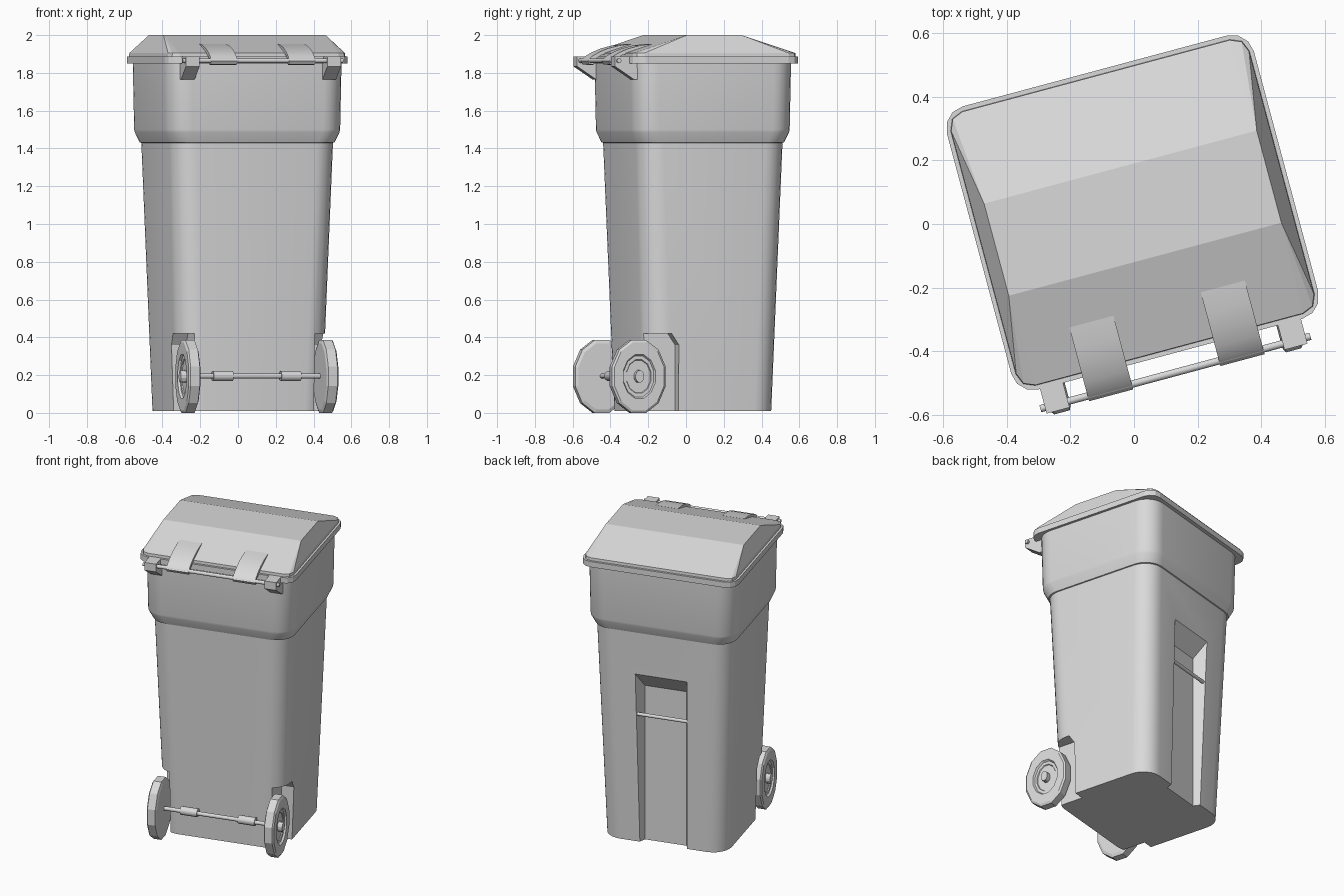
import bpy, bmesh, math
from mathutils import Vector, Matrix

if "Cube" in bpy.data.objects:
    bpy.data.objects.remove(bpy.data.objects["Cube"])

TURN = Matrix.Rotation(math.radians(15), 4, 'Z') @ Matrix.Translation((0.005, 0, 0))
CY = 0.036  # centre of the tub along its depth

grey = bpy.data.materials.new("grey_plastic")
grey.diffuse_color = (0.7, 0.7, 0.7, 1)
grey.use_nodes = True
grey.node_tree.nodes["Principled BSDF"].inputs["Base Color"].default_value = grey.diffuse_color


def finish(name, bm, smooth=None):
    bmesh.ops.recalc_face_normals(bm, faces=bm.faces[:])
    me = bpy.data.meshes.new(name)
    bm.to_mesh(me)
    bm.free()
    me.materials.append(grey)
    ob = bpy.data.objects.new(name, me)
    bpy.context.collection.objects.link(ob)
    ob.matrix_world = TURN
    if smooth:
        shade(ob, smooth)
    return ob


def shade(ob, angle):
    bpy.ops.object.select_all(action='DESELECT')
    ob.select_set(True)
    bpy.context.view_layer.objects.active = ob
    bpy.ops.object.shade_smooth_by_angle(angle=math.radians(angle))


def loft(name, rings, smooth=None):
    """Skin a stack of equal rings and cap both ends."""
    bm = bmesh.new()
    vs = [[bm.verts.new(p) for p in r] for r in rings]
    n = len(vs[0])
    for a, b in zip(vs, vs[1:]):
        for i in range(n):
            j = (i + 1) % n
            bm.faces.new((a[i], a[j], b[j], b[i]))
    bm.faces.new(vs[0])
    bm.faces.new(vs[-1])
    return finish(name, bm, smooth)


def hull(name, pts):
    bm = bmesh.new()
    for p in pts:
        bm.verts.new(p)
    res = bmesh.ops.convex_hull(bm, input=bm.verts[:])
    loose = [v for v in bm.verts if not v.link_faces]
    bmesh.ops.delete(bm, geom=loose, context='VERTS')
    bmesh.ops.dissolve_limit(bm, angle_limit=0.01, verts=bm.verts[:], edges=bm.edges[:])
    return finish(name, bm)


def round_rect(a, b, r, z, seg):
    pts = []
    for k, (sx, sy) in enumerate(((1, 1), (-1, 1), (-1, -1), (1, -1))):
        for i in range(seg + 1):
            t = math.pi / 2 * (k + i / seg)
            pts.append((sx * (a - r) + r * math.cos(t), CY + sy * (b - r) + r * math.sin(t), z))
    return pts


def ring_x(x, y, z, ry, rz, n):
    return [(x, y + ry * math.cos(2 * math.pi * (i + .5) / n),
             z + rz * math.sin(2 * math.pi * (i + .5) / n)) for i in range(n)]


def rod(name, x0, x1, y, z, r, n=12):
    return loft(name, [ring_x(x, y, z, r, r, n) for x in (x0, x1)], 40)


def extrude_x(name, prof, x0, x1, smooth=None):
    return loft(name, [[(x, y, z) for y, z in prof] for x in (x0, x1)], smooth)


def cut(ob, cutter):
    cutter.hide_render = True
    m = ob.modifiers.new("cut", 'BOOLEAN')
    m.operation, m.solver, m.object = 'DIFFERENCE', 'EXACT', cutter
    bpy.context.view_layer.objects.active = ob
    bpy.ops.object.modifier_apply(modifier=m.name)
    bpy.data.objects.remove(cutter)


# Tapered tub with the wider collar
tub = loft("tub", [round_rect(a, b, 0.12, z, 6) for a, b, z in (
    (0.398, 0.351, 0.01), (0.446, 0.400, 1.43), (0.453, 0.407, 1.432),
    (0.474, 0.428, 1.485), (0.477, 0.431, 1.50), (0.483, 0.437, 1.86))])

# Wheel notches in the two hinge-side corners
for s in (1, -1):
    cut(tub, extrude_x("notch_cutter",
                       [(-0.6, -0.1), (-0.15, -0.1), (-0.15, 0.36), (-0.19, 0.42), (-0.6, 0.42)],
                       s * 0.33, s * 0.6))

# Handle recess with splayed sides and sloping ceiling
cut(tub, hull("recess_cutter", [(s * w, y, z) for s in (1, -1) for w, y, top in
                                ((0.135, 0.345, 1.04), (0.181, 0.46, 1.19)) for z in (-0.1, top)]))
shade(tub, 28)
rod("recess_handle_bar", -0.165, 0.165, 0.402, 0.87, 0.011)

# Rim flange and faceted lid
loft("rim", [round_rect(0.5, 0.461, 0.07, z, 3) for z in (1.85, 1.887)])
lid_pts = round_rect(0.487, 0.447, 0.05, 1.88, 2) + round_rect(0.485, 0.445, 0.05, 1.905, 2)
hull("lid", lid_pts + [(s * 0.444, y, 2.0) for s in (1, -1) for y in (-0.116, 0.184)])

# Hinge rod, brackets and curved lid straps
rod("hinge_rod", -0.44, 0.44, -0.485, 1.865, 0.012)
strap = [(-0.262, 1.954), (-0.33, 1.945), (-0.39, 1.930), (-0.44, 1.910), (-0.48, 1.887),
         (-0.502, 1.862), (-0.492, 1.845), (-0.470, 1.843), (-0.465, 1.870), (-0.43, 1.893),
         (-0.38, 1.905), (-0.30, 1.93)]
bracket = [(-0.505, 1.887), (-0.505, 1.835), (-0.40, 1.765), (-0.38, 1.765), (-0.38, 1.887)]
for s, side in ((1, "right"), (-1, "left")):
    extrude_x("hinge_bracket_" + side, bracket, s * 0.35, s * 0.425)
    extrude_x("lid_strap_" + side, strap, s * 0.142, s * 0.286, 40)

# Axle, sleeves and wheels
rod("axle", -0.40, 0.40, -0.367, 0.195, 0.013)
wheel = [(0.345, 0.9), (0.352, 1), (0.402, 1), (0.41, 0.93), (0.41, 0.6), (0.398, 0.56),
         (0.398, 0.46), (0.392, 0.44), (0.392, 0.17), (0.422, 0.16)]
for s, side in ((1, "right"), (-1, "left")):
    rod("axle_sleeve_" + side, s * 0.132, s * 0.24, -0.36, 0.195, 0.027)
    loft("wheel_" + side, [ring_x(s * x, -0.367, 0.193, 0.152 * f, 0.2 * f, 12) for x, f in wheel])
